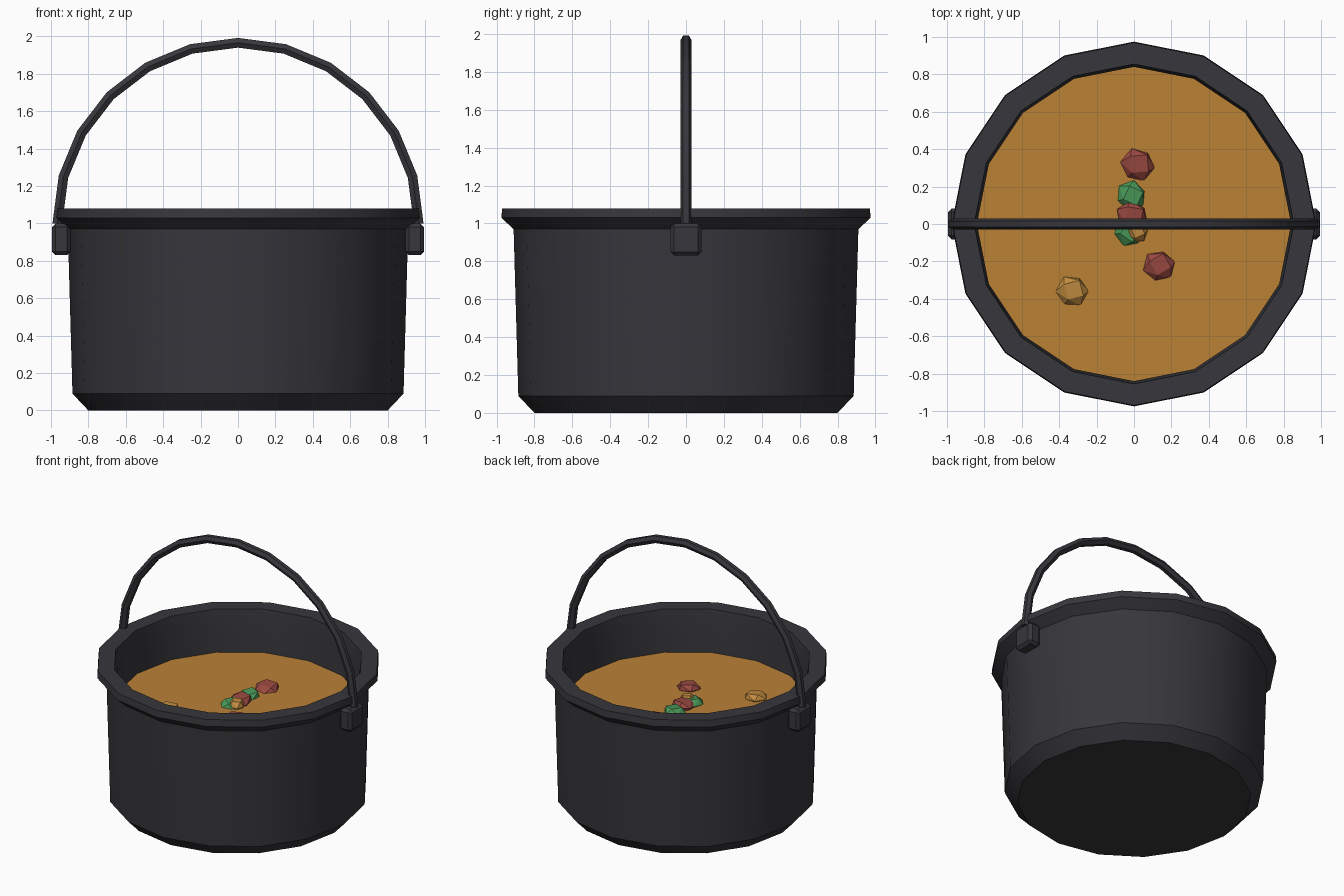
import bpy, bmesh, math
from mathutils import Matrix, Vector

cube = bpy.data.objects.get("Cube")
if cube:
    bpy.data.objects.remove(cube, do_unlink=True)


def material(name, rgb):
    mat = bpy.data.materials.new(name)
    mat.use_nodes = True
    mat.diffuse_color = (*rgb, 1)
    mat.node_tree.nodes["Principled BSDF"].inputs["Base Color"].default_value = (*rgb, 1)
    return mat


IRON = material("dark iron", (0.038, 0.038, 0.045))
SOUP = material("orange soup", (0.49, 0.22, 0.036))
RED = material("red vegetable", (0.32, 0.065, 0.052))
GREEN = material("green vegetable", (0.07, 0.32, 0.10))
ORANGE = material("orange vegetable", (0.53, 0.26, 0.05))


def finish(bm, name, mat, smooth=True):
    bmesh.ops.recalc_face_normals(bm, faces=bm.faces)
    mesh = bpy.data.meshes.new(name)
    bm.to_mesh(mesh)
    bm.free()
    mesh.materials.append(mat)
    obj = bpy.data.objects.new(name, mesh)
    bpy.context.collection.objects.link(obj)
    if smooth:
        bpy.ops.object.select_all(action="DESELECT")
        obj.select_set(True)
        bpy.context.view_layer.objects.active = obj
        bpy.ops.object.shade_smooth_by_angle(angle=math.radians(30))
    return obj


def loft(rings, name, mat):
    """Skin a row of closed point rings and cap both ends."""
    bm = bmesh.new()
    rows = [[bm.verts.new(p) for p in ring] for ring in rings]
    for a, b in zip(rows, rows[1:]):
        for i in range(len(a)):
            j = (i + 1) % len(a)
            bm.faces.new((a[i], a[j], b[j], b[i]))
    bm.faces.new(rows[0])
    bm.faces.new(rows[-1])
    return finish(bm, name, mat)


def circle(radius, z, sides):
    return [Vector((radius * math.cos(math.tau * i / sides),
                    radius * math.sin(math.tau * i / sides), z)) for i in range(sides)]


# Pot: outer wall, flared rim and inner wall in one profile
SIDES = 16
SOUP_Z = 0.76
profile = [(0.80, 0), (0.885, 0.09), (0.91, 0.97), (0.975, 1.03), (0.97, 1.08),
           (0.855, 1.08), (0.84, 0.97), (0.84, 0.1)]
loft([circle(r, z, SIDES) for r, z in profile], "pot", IRON)

# Soup surface
bm = bmesh.new()
bm.faces.new([bm.verts.new(p) for p in circle(0.85, SOUP_Z, SIDES)])
finish(bm, "soup", SOUP, smooth=False)

# Handle: hexagonal bar swept over a half circle
ARC, STEPS, BAR = 0.966, 12, 0.03
rings = []
for s in range(STEPS + 1):
    t = math.pi * s / STEPS
    out = Vector((math.cos(t), 0, math.sin(t)))
    rings.append([out * (ARC + p.y) + Vector((0, p.x, 1.0)) for p in circle(BAR, 0, 6)])
loft(rings, "handle", IRON)

# Chamfered lugs that hold the handle
for side, name in ((1, "left_lug"), (-1, "right_lug")):
    bm = bmesh.new()
    bmesh.ops.create_cube(bm, size=1, matrix=Matrix.Translation((side * 0.945, 0, 0.915))
                          @ Matrix.Diagonal((0.1, 0.165, 0.17, 1)))
    bmesh.ops.bevel(bm, geom=bm.edges[:], offset=0.02, segments=1, affect="EDGES")
    finish(bm, name, IRON, smooth=False)


# Vegetable chunks: hulls of a hexagon girdle with smaller square ends
def chunk(name, mat, x, y, turn, size=0.095, lift=0.0):
    bm = bmesh.new()
    points = [p * (1.0 if i % 3 else 0.88) for i, p in enumerate(circle(size, 0, 6))]
    for end in (1, -1):
        points += [p + Vector((size * 0.12 * end, 0, 0))
                   for p in circle(size * 0.66, 0.035 * end, 4)]
    place = (Matrix.Translation((x, y, SOUP_Z + lift))
             @ Matrix.Rotation(math.radians(turn), 4, "Z")
             @ Matrix.Rotation(math.radians(5), 4, "X"))
    for p in points:
        bm.verts.new(place @ p)
    bmesh.ops.convex_hull(bm, input=bm.verts[:])
    bmesh.ops.dissolve_limit(bm, angle_limit=0.02, verts=bm.verts[:], edges=bm.edges[:])
    finish(bm, name, mat, smooth=False)


chunk("red_chunk_back", RED, 0.02, 0.315, 50)
chunk("green_chunk_back", GREEN, -0.015, 0.15, 20, 0.085)
chunk("red_chunk_middle", RED, -0.01, 0.04, 35, 0.09, 0.008)
chunk("green_chunk_middle", GREEN, -0.03, -0.04, 10, 0.085)
chunk("orange_chunk_middle", ORANGE, 0.015, -0.045, 70, 0.06, 0.012)
chunk("red_chunk_front", RED, 0.135, -0.225, 75, 0.09)
chunk("orange_chunk_front", ORANGE, -0.33, -0.36, 60, 0.09)
